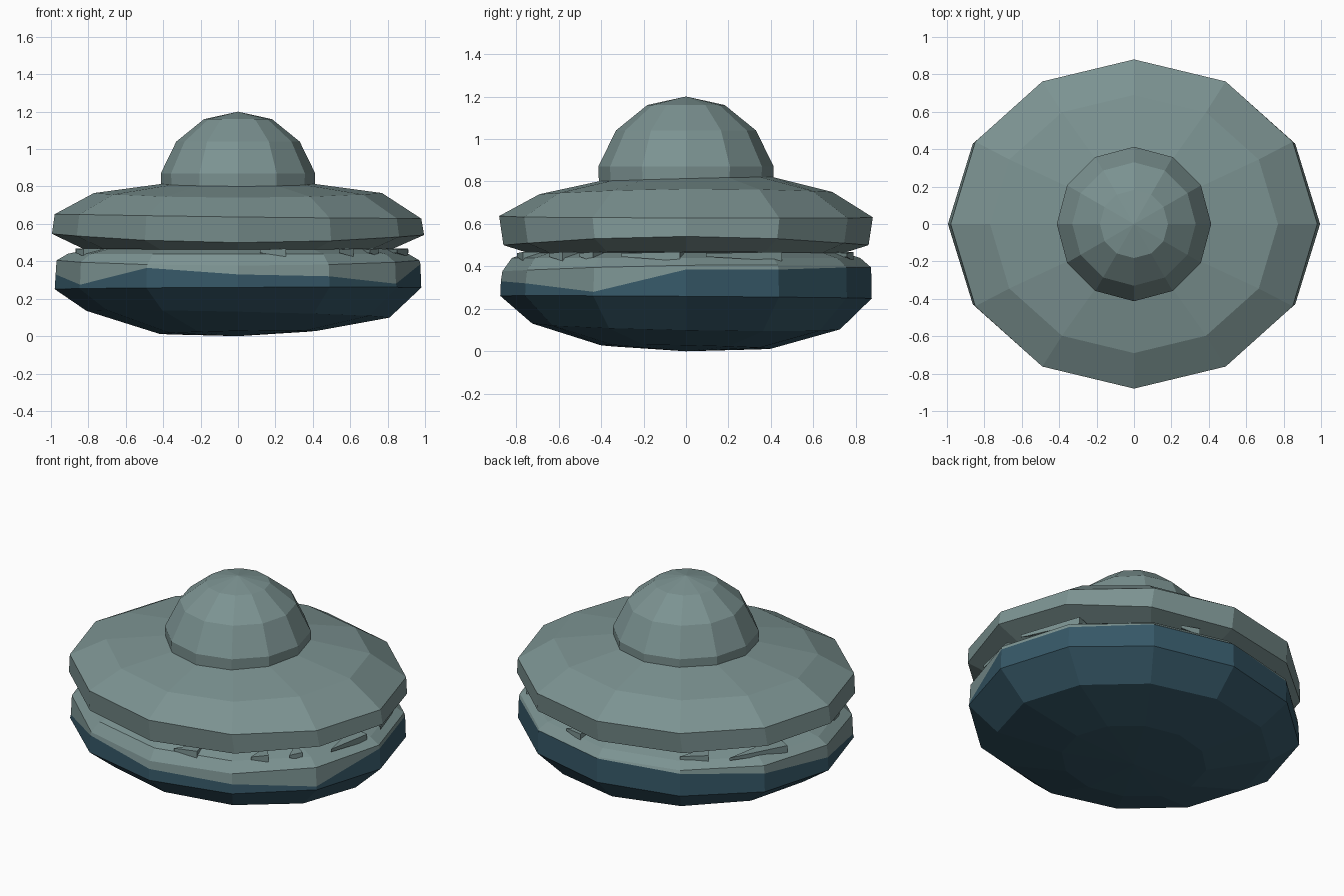
import bpy, bmesh, math
from mathutils import Matrix

if "Cube" in bpy.data.objects:
    bpy.data.objects.remove(bpy.data.objects["Cube"])

N = 12


def material(name, rgb):
    m = bpy.data.materials.new(name)
    m.diffuse_color = (*rgb, 1)
    m.use_nodes = True
    m.node_tree.nodes["Principled BSDF"].inputs["Base Color"].default_value = m.diffuse_color
    return m


GREY = material("grey green", (0.20, 0.29, 0.285))
TEAL = material("dark teal", (0.036, 0.096, 0.135))


def finish(bm, name, mats):
    bmesh.ops.recalc_face_normals(bm, faces=bm.faces)
    me = bpy.data.meshes.new(name)
    bm.to_mesh(me)
    bm.free()
    for m in mats:
        me.materials.append(m)
    ob = bpy.data.objects.new(name, me)
    bpy.context.collection.objects.link(ob)
    return ob


def lathe(name, rings, mats, top=None, bottom=None):
    """rings from bottom to top: (rx, ry, z, tilt_x, tilt_y, saddle, material) ;
    z may be a list with one height per side; material is for the band above."""
    bm = bmesh.new()
    loops = []
    for rx, ry, z, tx, ty, sad, _ in rings:
        loop = []
        for i in range(N):
            a = math.tau * i / N
            c, s = math.cos(a), math.sin(a)
            h = z[i] if isinstance(z, list) else z + tx * c + ty * s + sad * math.cos(2 * a)
            loop.append(bm.verts.new((rx * c, ry * s, h)))
        loops.append(loop)
    for k in range(len(loops) - 1):
        lo, hi = loops[k], loops[k + 1]
        for i in range(N):
            j = (i + 1) % N
            bm.faces.new((lo[i], lo[j], hi[j], hi[i])).material_index = rings[k][6]
    for loop, z, idx in ((loops[0], bottom, rings[0][6]), (loops[-1], top, rings[-1][6])):
        if z is None:
            bm.faces.new(loop).material_index = idx
        else:
            p = bm.verts.new((0, 0, z))
            for i in range(N):
                bm.faces.new((loop[i], loop[(i + 1) % N], p)).material_index = idx
    return finish(bm, name, mats)


# lower hull: teal belly with a wavy grey edge (heights start at +x, go counterclockwise)
edge = [0.385, 0.385, 0.395, 0.395, 0.385, 0.36,
        0.33, 0.275, 0.365, 0.33, 0.32, 0.28]
lathe("lower_hull", [
    (0.42, 0.40, 0.02, 0.008, -0.008, 0, 1),
    (0.81, 0.725, 0.117, -0.018, -0.014, 0, 1),
    (0.98, 0.875, 0.255, 0.004, -0.006, 0, 1),
    (0.975, 0.872, edge, 0, 0, 0, 0),
    (0.97, 0.865, 0.397, 0, 0.012, 0.008, 0),
    (0.91, 0.82, 0.44, 0, 0, 0, 0),
    (0.80, 0.74, 0.465, 0, 0, 0, 0),
], [GREY, TEAL], bottom=0.0)

# upper hull disc
lathe("upper_hull", [
    (0.83, 0.74, 0.465, 0, 0, 0.003, 0),
    (0.995, 0.86, 0.522, -0.003, 0, 0.022, 0),
    (0.98, 0.88, 0.637, -0.012, -0.003, 0.003, 0),
    (0.77, 0.69, 0.755, 0, 0.005, 0.01, 0),
    (0.40, 0.39, 0.815, 0, 0.01, 0, 0),
], [GREY], top=0.82)

# dome
lathe("dome", [
    (0.41, 0.41, 0.79, 0, 0, 0, 0),
    (0.413, 0.413, 0.87, 0, 0, 0, 0),
    (0.33, 0.33, 1.04, 0, 0, 0, 0),
    (0.182, 0.182, 1.16, 0, 0, 0, 0),
], [GREY], top=1.2)

# thin broken shards in the gap between the hulls: (angle in degrees, width)
for n, (deg, width) in enumerate([(-78, 0.14), (-50, 0.10), (-36, 0.08), (-12, 0.28),
                                  (20, 0.38), (75, 0.12), (125, 0.16), (150, 0.36),
                                  (200, 0.12)]):
    a = math.radians(deg)
    bm = bmesh.new()
    w = width / 2
    low = [bm.verts.new(p) for p in ((0.0, -w, 0.445), (0.0, w, 0.425), (-0.12, w, 0.445))]
    high = [bm.verts.new(p) for p in ((0.0, -w, 0.462), (0.0, w, 0.468), (-0.12, w, 0.468))]
    bm.faces.new(low)
    bm.faces.new(high)
    for i in range(3):
        j = (i + 1) % 3
        bm.faces.new((low[i], low[j], high[j], high[i]))
    spot = Matrix.Translation((0.90 * math.cos(a), 0.80 * math.sin(a), 0))
    bmesh.ops.transform(bm, matrix=spot @ Matrix.Rotation(a, 4, 'Z'), verts=bm.verts)
    finish(bm, "gap_shard_%d" % (n + 1), [GREY])
